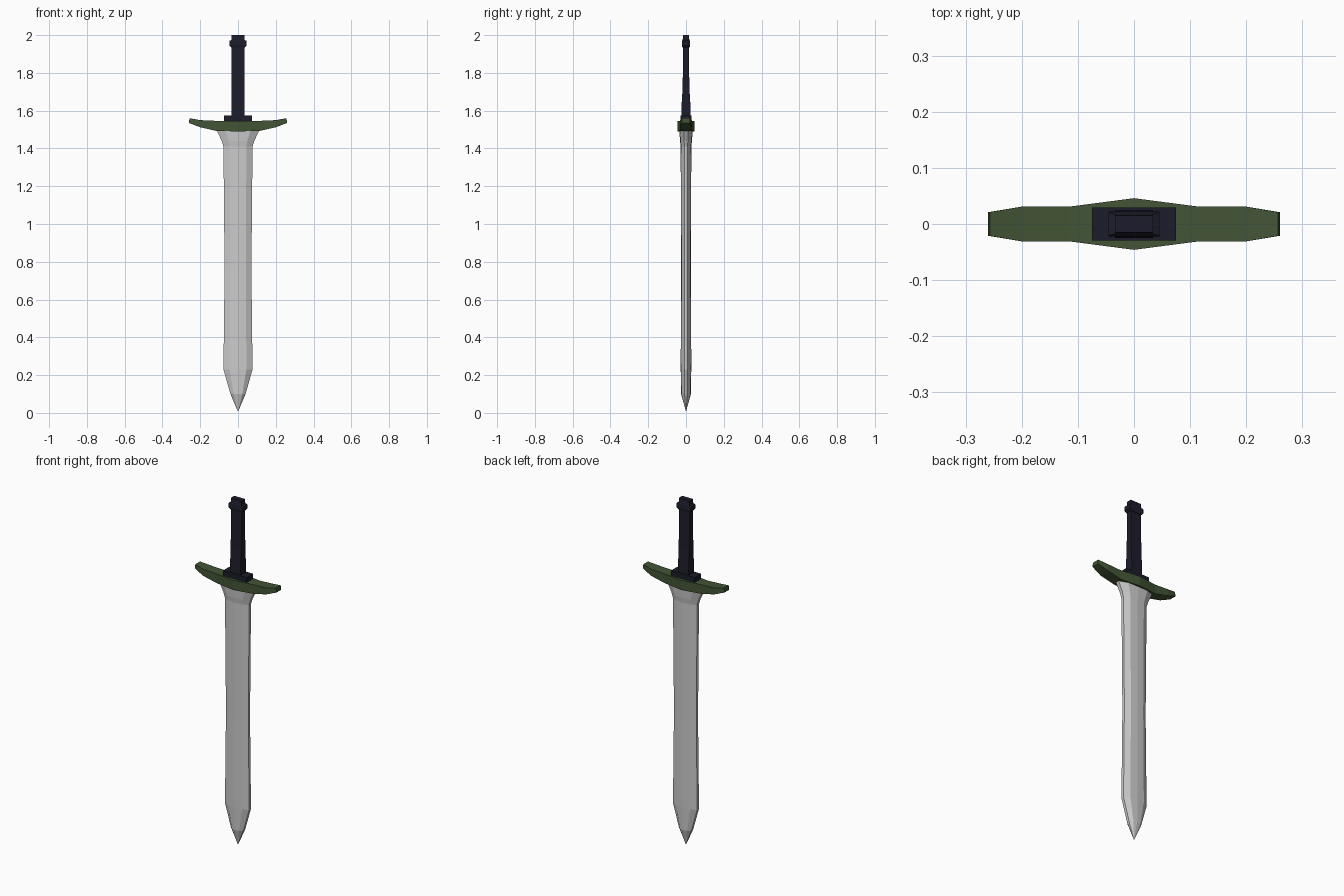
import bpy, bmesh

if "Cube" in bpy.data.objects:
    bpy.data.objects.remove(bpy.data.objects["Cube"])


def material(name, rgb):
    m = bpy.data.materials.new(name)
    m.diffuse_color = (*rgb, 1)
    m.use_nodes = True
    m.node_tree.nodes["Principled BSDF"].inputs["Base Color"].default_value = m.diffuse_color
    return m


def loft(name, rings, mat=None):
    """Skin matching rings of 3D points into a closed flat-faced mesh."""
    bm = bmesh.new()
    loops = [[bm.verts.new(p) for p in r] for r in rings]
    n = len(loops[0])
    for a, b in zip(loops, loops[1:]):
        for i in range(n):
            j = (i + 1) % n
            bm.faces.new((a[i], a[j], b[j], b[i]))
    bm.faces.new(loops[0][::-1])
    bm.faces.new(loops[-1])
    bmesh.ops.remove_doubles(bm, verts=bm.verts, dist=1e-5)
    bmesh.ops.recalc_face_normals(bm, faces=bm.faces)
    me = bpy.data.meshes.new(name)
    bm.to_mesh(me)
    bm.free()
    ob = bpy.data.objects.new(name, me)
    bpy.context.collection.objects.link(ob)
    if mat:
        me.materials.append(mat)
    return ob


def rect(x, y, z):
    return [(-x, -y, z), (x, -y, z), (x, y, z), (-x, y, z)]


def blade_ring(z, w, d):
    e, m = d * 0.3, w * 0.58
    half = [(w, -e), (w, e), (m, d * 0.9), (0, d), (-m, d * 0.9)]
    return [(x, y, z) for x, y in half + [(-x, -y) for x, y in half]]


green = material("guard_green", (0.055, 0.09, 0.035))
dark = material("grip_dark", (0.012, 0.012, 0.024))

# Blade: point, long body with slight waist, flared shoulder
loft("blade", [blade_ring(*s) for s in (
    (0.01, 0.002, 0.001), (0.10, 0.040, 0.026), (0.23, 0.077, 0.028),
    (0.76, 0.071, 0.027), (1.41, 0.077, 0.028), (1.44, 0.086, 0.032),
    (1.50, 0.115, 0.035))])

# Crossguard: curved bar swept along x, thickest in the middle
stations = [(0.26, 0.021, 1.535, 1.560), (0.20, 0.031, 1.512, 1.550),
            (0.115, 0.031, 1.493, 1.546)]
stations = ([(-x, *r) for x, *r in stations] + [(0, 0.046, 1.490, 1.546)]
            + stations[::-1])
loft("crossguard", [[(x, -d, lo), (x, d, lo), (x - (0.003 if x > 0.25 else -0.003 if x < -0.25 else 0), d, hi),
                     (x - (0.003 if x > 0.25 else -0.003 if x < -0.25 else 0), -d, hi)]
                    for x, d, lo, hi in stations], green)

# Collar, grip and pommel band
loft("collar", [rect(0.075, 0.029, z) for z in (1.53, 1.575)], dark)
loft("grip", [rect(*s) for s in (
    (0.034, 0.025, 1.57), (0.034, 0.024, 1.62), (0.034, 0.018, 1.72),
    (0.034, 0.015, 1.93), (0.034, 0.015, 2.00))], dark)
loft("pommel_band", [rect(*s) for s in (
    (0.036, 0.019, 1.935), (0.045, 0.022, 1.945), (0.045, 0.020, 1.970),
    (0.034, 0.018, 1.974), (0.034, 0.014, 2.00))], dark)
